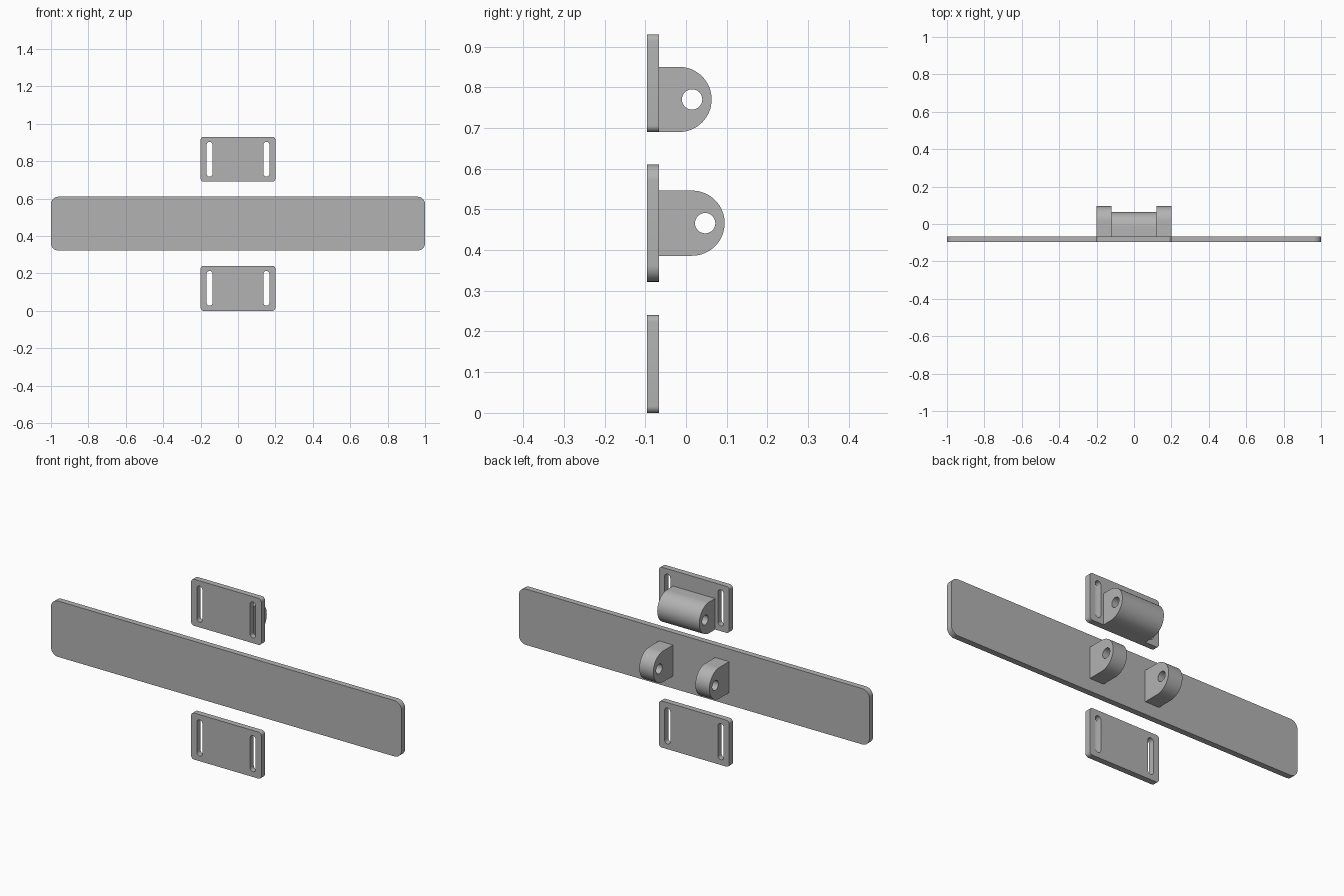
import bpy, bmesh
from math import pi, cos, sin, radians
from mathutils import Vector

cube = bpy.data.objects.get("Cube")
if cube:
    bpy.data.objects.remove(cube)

grey = bpy.data.materials.new("plain_grey")
grey.use_nodes = True
colour = (0.45, 0.45, 0.45, 1)
grey.diffuse_color = colour
grey.node_tree.nodes["Principled BSDF"].inputs["Base Color"].default_value = colour


def arc(u, v, r, start, end, steps):
    return [(u + r * cos(start + (end - start) * i / steps),
             v + r * sin(start + (end - start) * i / steps)) for i in range(steps + 1)]


def rounded_rect(u, v, half_u, half_v, r, steps=8):
    points = []
    for i, (su, sv) in enumerate([(1, 1), (-1, 1), (-1, -1), (1, -1)]):
        points += arc(u + su * (half_u - r), v + sv * (half_v - r), r,
                      i * pi / 2, (i + 1) * pi / 2, steps)
    # drop points that coincide where the arcs meet
    return [p for i, p in enumerate(points)
            if (Vector(p) - Vector(points[i - 1])).length > 1e-5]


def extrude_profile(name, loops, place, depth):
    """Fill an outline with holes, then extrude it by the depth vector."""
    bm = bmesh.new()
    edges = []
    for loop in loops:
        verts = [bm.verts.new(place(u, v)) for u, v in loop]
        edges += [bm.edges.new((verts[i - 1], verts[i])) for i in range(len(verts))]
    bmesh.ops.triangle_fill(bm, edges=edges, use_beauty=True)
    ext = bmesh.ops.extrude_face_region(bm, geom=bm.faces[:], use_keep_orig=True)
    moved = [g for g in ext["geom"] if isinstance(g, bmesh.types.BMVert)]
    bmesh.ops.translate(bm, verts=moved, vec=depth)
    bmesh.ops.recalc_face_normals(bm, faces=bm.faces[:])
    mesh = bpy.data.meshes.new(name)
    bm.to_mesh(mesh)
    bm.free()
    mesh.materials.append(grey)
    obj = bpy.data.objects.new(name, mesh)
    bpy.context.collection.objects.link(obj)
    bpy.ops.object.select_all(action="DESELECT")
    obj.select_set(True)
    bpy.context.view_layer.objects.active = obj
    bpy.ops.object.shade_smooth_by_angle(angle=radians(30))
    return obj


FRONT, BACK = -0.096, -0.066


def plate(name, z, half_x, half_z, r, slots=()):
    loops = [rounded_rect(0, z, half_x, half_z, r)]
    loops += [rounded_rect(x, z, 0.016, 0.093, 0.016) for x in slots]
    extrude_profile(name, loops, lambda u, v: (u, FRONT, v), (0, BACK - FRONT, 0))


def lug(name, x0, x1, y, z, r=0.08):
    # D-shaped side profile with an offset pin hole
    outline = [(BACK, z - r)] + arc(y, z, r, -pi / 2, pi / 2, 32) + [(BACK, z + r)]
    hole = arc(y + 0.032, z, 0.025, 0, 2 * pi, 32)[:-1]
    extrude_profile(name, [outline, hole], lambda u, v: (x0, u, v), (x1 - x0, 0, 0))


# Plates
plate("long_bar", 0.466, 1.0, 0.144, 0.04)
plate("upper_strap_plate", 0.81, 0.2, 0.12, 0.016, (-0.152, 0.152))
plate("lower_strap_plate", 0.12, 0.2, 0.12, 0.016, (-0.152, 0.152))

# Hinge parts
lug("hinge_barrel", -0.12, 0.12, -0.017, 0.77)
lug("right_hinge_lug", -0.2, -0.12, 0.015, 0.466)
lug("left_hinge_lug", 0.12, 0.2, 0.015, 0.466)
